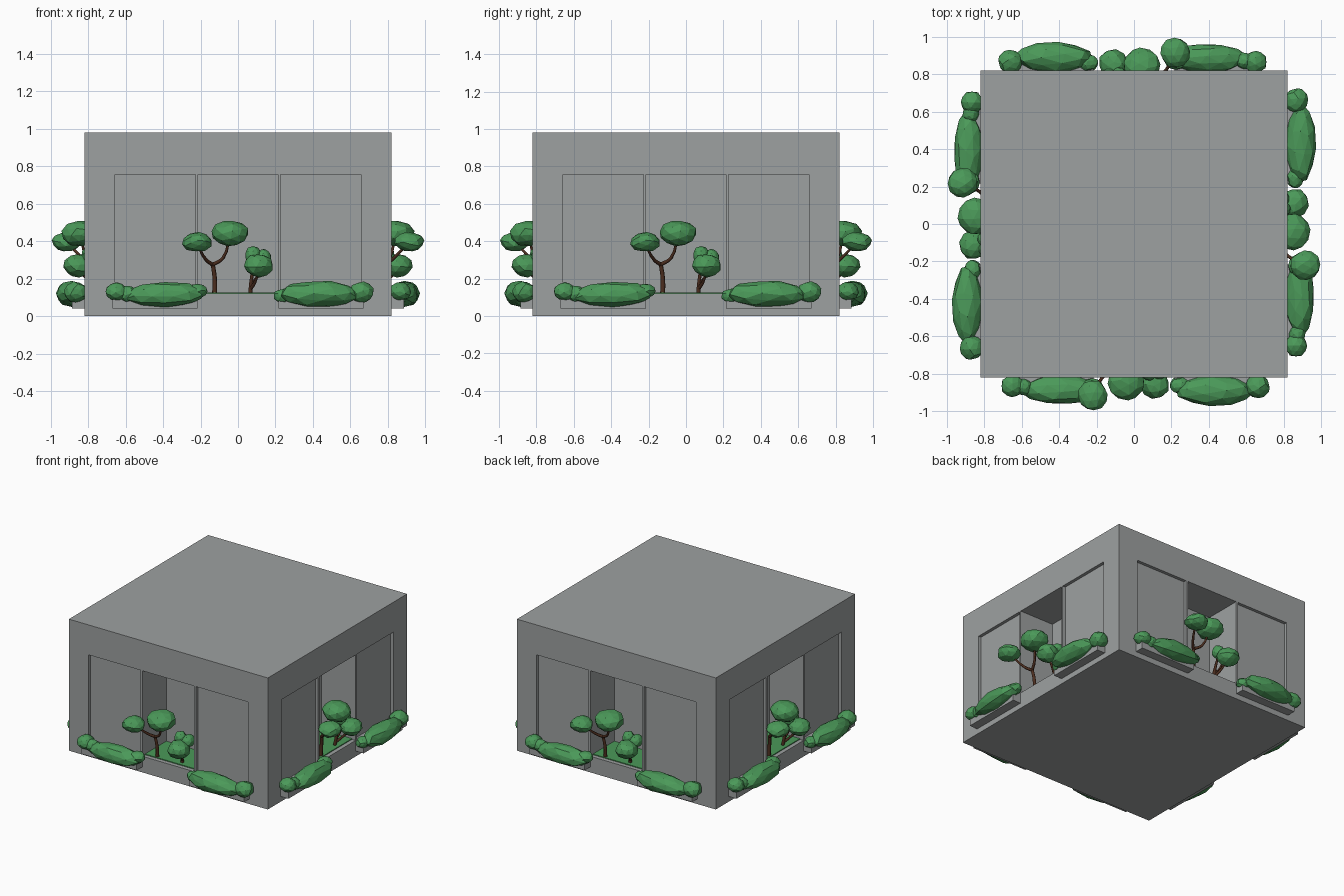
import bpy, bmesh, math, random
from mathutils import Matrix, Vector

random.seed(4)
if "Cube" in bpy.data.objects:
    bpy.data.objects.remove(bpy.data.objects["Cube"], do_unlink=True)

HALF, HEIGHT = 0.82, 0.98
SIDES = ("front", "right", "back", "left")


def material(name, rgb):
    mat = bpy.data.materials.new(name)
    mat.use_nodes = True
    mat.diffuse_color = (*rgb, 1)
    mat.node_tree.nodes["Principled BSDF"].inputs["Base Color"].default_value = (*rgb, 1)
    return mat


GREY = material("concrete grey", (0.34, 0.355, 0.355))
GREEN = material("leaf green", (0.07, 0.32, 0.1))
BROWN = material("bark brown", (0.075, 0.028, 0.014))


def add_box(bm, x0, x1, y0, y1, z0, z1, turn=0):
    size = Matrix.Diagonal((x1 - x0, y1 - y0, z1 - z0, 1))
    place = Matrix.Translation(((x0 + x1) / 2, (y0 + y1) / 2, (z0 + z1) / 2))
    spin = Matrix.Rotation(turn * math.pi / 2, 4, "Z")
    bmesh.ops.create_cube(bm, size=1, matrix=spin @ place @ size)


def to_mesh(bm, name, mat):
    mesh = bpy.data.meshes.new(name)
    bm.to_mesh(mesh)
    bm.free()
    mesh.materials.append(mat)
    return mesh


def add_object(name, mesh, turn=0):
    obj = bpy.data.objects.new(name, mesh)
    obj.rotation_euler.z = turn * math.pi / 2
    bpy.context.collection.objects.link(obj)
    return obj


def on_all_sides(name, mesh):
    for turn, side in enumerate(SIDES):
        add_object(f"{side}_{name}", mesh, turn)


# Main block, with a deep niche and two shallow panels cut in each side
bm = bmesh.new()
add_box(bm, -HALF, HALF, -HALF, HALF, 0, HEIGHT)
block = add_object("block", to_mesh(bm, "block", GREY))

bm = bmesh.new()
for turn in range(4):
    add_box(bm, -0.213, 0.213, -0.9, -0.54, 0.12, 0.757, turn)
    add_box(bm, -0.657, -0.228, -0.9, -0.797, 0.12, 0.757, turn)
    add_box(bm, 0.228, 0.657, -0.9, -0.797, 0.12, 0.757, turn)
cutter = add_object("cutter", to_mesh(bm, "cutter", GREY))
cutter.hide_render = True

cut = block.modifiers.new("openings", "BOOLEAN")
cut.operation, cut.solver, cut.object = "DIFFERENCE", "EXACT", cutter
bpy.context.view_layer.update()
block.data = bpy.data.meshes.new_from_object(
    block.evaluated_get(bpy.context.evaluated_depsgraph_get()))
block.modifiers.clear()
bpy.data.objects.remove(cutter, do_unlink=True)

# Planter boxes
bm = bmesh.new()
for x0, x1 in ((-0.67, -0.215), (0.215, 0.67)):
    add_box(bm, x0, x1, -0.885, -0.797, 0.04, 0.12)
on_all_sides("planters", to_mesh(bm, "planters", GREY))

# Grass on the niche floor
bm = bmesh.new()
add_box(bm, -0.213, 0.213, -0.79, -0.54, 0.119, 0.126)
on_all_sides("grass", to_mesh(bm, "grass", GREEN))


def foliage(name, blobs):
    """Faceted, slightly uneven ellipsoids given as (centre, radii)."""
    bm = bmesh.new()
    for centre, radii in blobs:
        made = bmesh.ops.create_icosphere(bm, subdivisions=2, radius=1)["verts"]
        spin = Matrix.Rotation(random.uniform(0, 6), 3, Vector((1, 0.3, 0.2)))
        for v in made:
            p = spin @ v.co * random.uniform(0.93, 1.06)
            v.co = Vector(centre) + Vector(a * r for a, r in zip(p, radii))
    on_all_sides(name, to_mesh(bm, name, GREEN))


foliage("left_bushes", [
    ((-0.65, -0.865, 0.13), (0.06, 0.06, 0.05)),
    ((-0.59, -0.87, 0.12), (0.05, 0.045, 0.045)),
    ((-0.39, -0.885, 0.115), (0.215, 0.08, 0.07)),
    ((-0.22, -0.87, 0.135), (0.055, 0.05, 0.04)),
])
foliage("right_bushes", [
    ((0.245, -0.86, 0.107), (0.057, 0.045, 0.04)),
    ((0.43, -0.89, 0.118), (0.215, 0.08, 0.07)),
    ((0.66, -0.865, 0.127), (0.065, 0.065, 0.057)),
])
foliage("tall_tree_crowns", [
    ((-0.22, -0.915, 0.395), (0.08, 0.08, 0.053)),
    ((-0.04, -0.845, 0.443), (0.1, 0.1, 0.07)),
])
foliage("short_tree_crowns", [
    ((0.11, -0.855, 0.27), (0.078, 0.075, 0.062)),
    ((0.08, -0.79, 0.325), (0.045, 0.045, 0.048)),
    ((0.135, -0.78, 0.315), (0.045, 0.05, 0.045)),
])


def trunk(name, branches):
    """Tapered tubes; each branch is a list of (x, y, z, radius)."""
    data = bpy.data.curves.new(name, "CURVE")
    data.dimensions = "3D"
    data.bevel_depth, data.bevel_resolution = 1, 1
    data.resolution_u, data.use_fill_caps = 3, True
    for points in branches:
        spline = data.splines.new("BEZIER")
        spline.bezier_points.add(len(points) - 1)
        for bp, (x, y, z, r) in zip(spline.bezier_points, points):
            bp.co, bp.radius = (x, y, z), r
            bp.handle_left_type = bp.handle_right_type = "AUTO"
    helper = add_object(name, data)
    bpy.context.view_layer.update()
    mesh = bpy.data.meshes.new_from_object(
        helper.evaluated_get(bpy.context.evaluated_depsgraph_get()))
    bpy.data.objects.remove(helper, do_unlink=True)
    mesh.materials.clear()
    mesh.materials.append(BROWN)
    on_all_sides(name, mesh)


trunk("tall_tree_trunk", [
    [(-0.125, -0.77, 0.11, 0.014), (-0.124, -0.775, 0.2, 0.012),
     (-0.135, -0.785, 0.28, 0.011)],
    [(-0.135, -0.785, 0.275, 0.011), (-0.17, -0.82, 0.3, 0.009),
     (-0.215, -0.9, 0.38, 0.006)],
    [(-0.135, -0.785, 0.275, 0.011), (-0.08, -0.81, 0.31, 0.009),
     (-0.045, -0.84, 0.42, 0.006)],
])
trunk("short_tree_trunk", [
    [(0.065, -0.75, 0.11, 0.013), (0.07, -0.76, 0.18, 0.011),
     (0.085, -0.785, 0.31, 0.006)],
    [(0.07, -0.76, 0.15, 0.01), (0.09, -0.79, 0.18, 0.009),
     (0.11, -0.85, 0.25, 0.006)],
    [(0.07, -0.76, 0.17, 0.009), (0.11, -0.77, 0.22, 0.007),
     (0.135, -0.78, 0.3, 0.005)],
])
